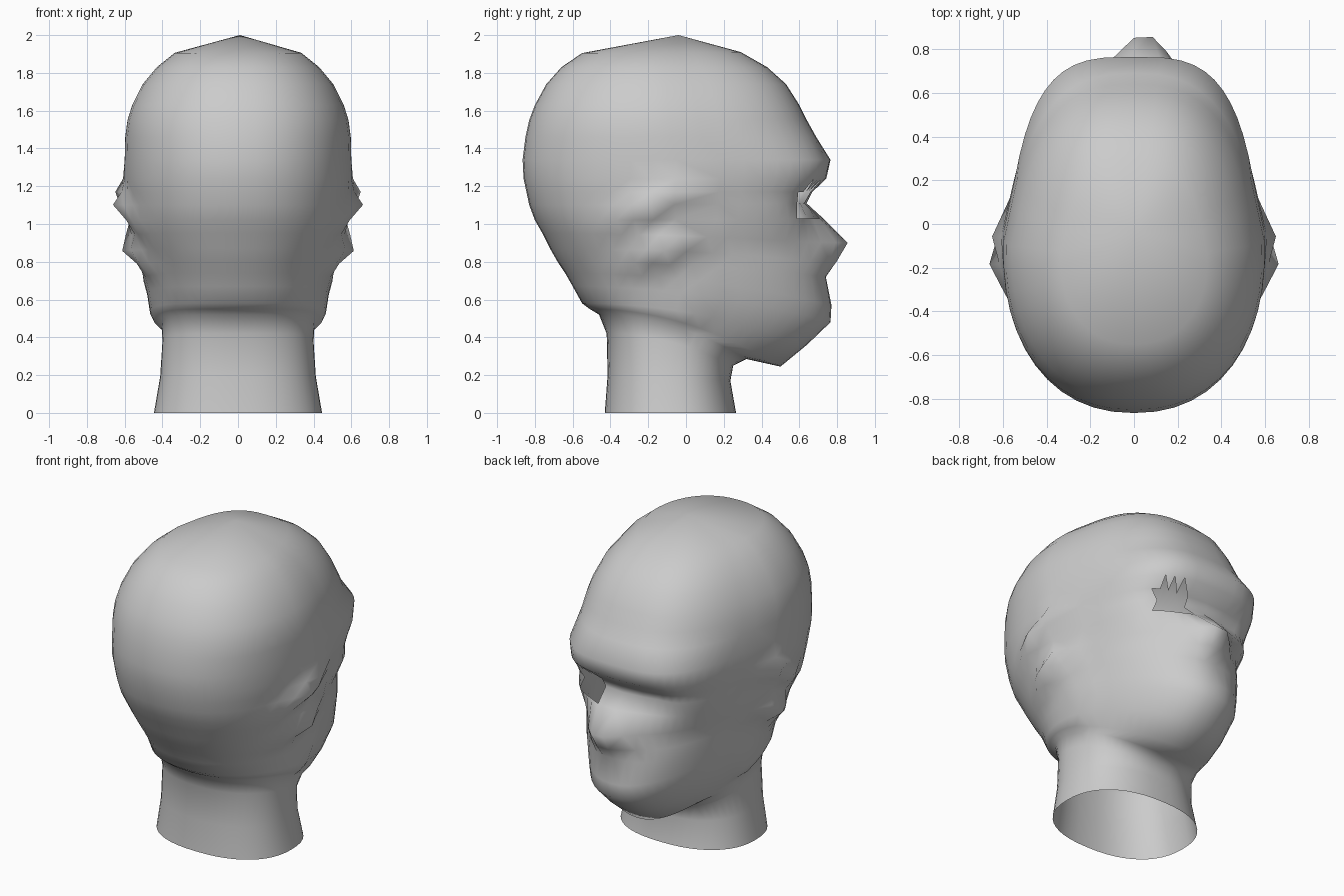
import bpy, bmesh, math
from mathutils import Vector

if "Cube" in bpy.data.objects:
    bpy.data.objects.remove(bpy.data.objects["Cube"])

grey = bpy.data.materials.new("light_grey")
grey.use_nodes = True
grey.diffuse_color = (0.6, 0.6, 0.6, 1)
grey.node_tree.nodes["Principled BSDF"].inputs["Base Color"].default_value = (0.6, 0.6, 0.6, 1)

SEGMENTS = 48
# Rings from neck to crown: back y, back z, face y, face z, half width
RINGS = [
    (-.43, 0, .265, 0, .445), (-.415, .2, .235, .17, .412), (-.42, .42, .25, .25, .4),
    (-.46, .52, .32, .285, .405), (-.51, .55, .5, .245, .44), (-.55, .58, .64, .36, .465),
    (-.6, .67, .765, .48, .48), (-.64, .74, .77, .57, .5), (-.68, .8, .74, .72, .51),
    (-.72, .87, .72, .8, .53), (-.76, .95, .7, .9, .555), (-.8, 1.02, .69, 1.03, .57),
    (-.83, 1.1, .71, 1.11, .58), (-.845, 1.17, .73, 1.17, .59), (-.86, 1.24, .75, 1.24, .6),
    (-.865, 1.34, .765, 1.34, .6), (-.85, 1.46, .69, 1.46, .597), (-.83, 1.55, .64, 1.55, .585),
    (-.8, 1.63, .6, 1.63, .56), (-.74, 1.74, .53, 1.74, .505), (-.66, 1.83, .43, 1.83, .43),
    (-.55, 1.905, .29, 1.91, .335),
]


def bump(u, v, su, sv):
    return math.exp(-(u / su) ** 2 - (v / sv) ** 2)


def face_shape(z):
    """Squareness and narrowing of the face half: chin, cheeks, brow, forehead."""
    if z < 0.6:
        return 0.9, 0.25
    if z < 1:
        return 0.8, 0.22
    return (0.6, 0.19) if z < 1.4 else (0.75, 0.16)


def ring_point(ring, angle, is_neck):
    """Egg-shaped section for the head, a rounded oval for the neck."""
    yb, zb, yf, zf, w = ring
    c, s = math.cos(angle), math.sin(angle)
    power, taper = (0.86, 0) if is_neck else face_shape(zf)
    if s < 0 and not is_neck:
        power = 0.9
    x = math.copysign(abs(c) ** power, c) * w
    s = math.copysign(abs(s) ** power, s)
    if not is_neck:
        x *= 1 - taper * max(s, 0) ** 0.7 - 0.04 * min(s, 0)
    t = min(max((s + 1) / 2, 0), 1)
    return Vector((x, yb + t * (yf - yb), zb + (zf - zb) * t ** 2))


def add_features(p):
    """Nose, eye sockets, mouth and the two slanting ridges of each ear."""
    x, y, z = p
    if y > 0.3:
        p.y += 0.17 * bump(x - .05, z - .9, .15, .12)
        p.y -= 0.085 * bump(x, z - 1.13, .42, .07)
        p.y -= 0.03 * bump(abs(x) - .22, z - 1.12, .11, .09)
        p.y -= 0.02 * bump(x, z - .7, .3, .04)
    elif abs(x) > 0.3:
        slant = z - 0.35 * (y + .13)
        out = 0.085 * bump(y + .15, slant - 1.12, .2, .065)
        out += 0.085 * bump(y + .12, slant - .86, .18, .06)
        p.x += math.copysign(out, x)
    return p


bm = bmesh.new()
loops = []
for i, ring in enumerate(RINGS):
    loops.append([bm.verts.new(add_features(ring_point(ring, math.tau * k / SEGMENTS, i < 4)))
                  for k in range(SEGMENTS)])
for low, high in zip(loops, loops[1:]):
    for k in range(SEGMENTS):
        n = (k + 1) % SEGMENTS
        bm.faces.new((low[k], low[n], high[n], high[k]))

# Pointed crown, the neck stays open below
crown = bm.verts.new((0.01, -.04, 2))
for k in range(SEGMENTS):
    bm.faces.new((loops[-1][k], loops[-1][(k + 1) % SEGMENTS], crown))


# Ragged opening in one eye socket
def in_socket(face):
    x, y, z = face.calc_center_median()
    return .12 < x < .34 and y > .5 and 1.03 < z < 1.2


bmesh.ops.triangulate(bm, faces=bm.faces[:])
bmesh.ops.delete(bm, geom=[f for f in bm.faces if in_socket(f)], context='FACES')
bmesh.ops.recalc_face_normals(bm, faces=bm.faces[:])

mesh = bpy.data.meshes.new("head")
bm.to_mesh(mesh)
bm.free()
mesh.materials.append(grey)
head = bpy.data.objects.new("head", mesh)
bpy.context.collection.objects.link(head)
mesh.shade_smooth()
